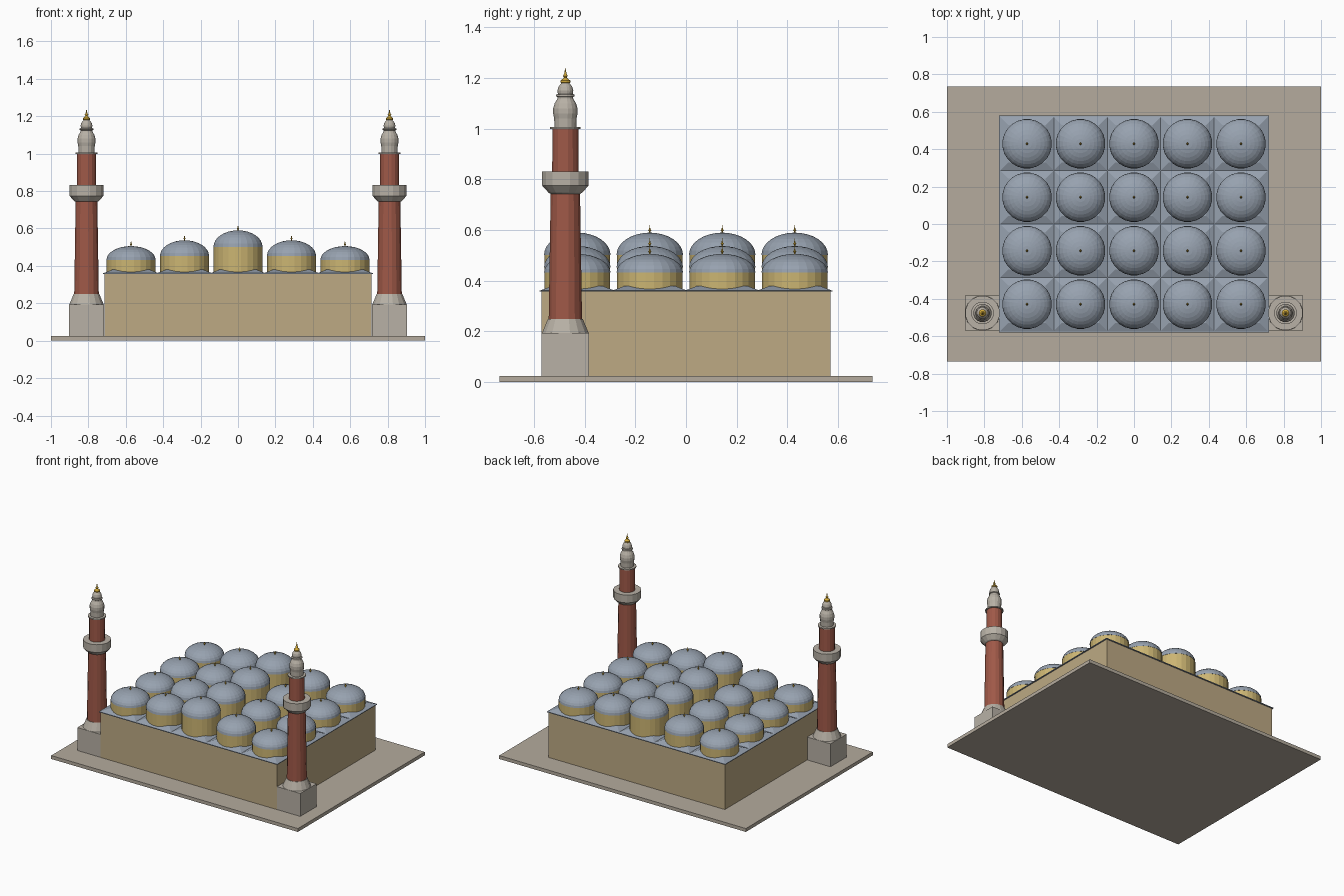
import bpy, bmesh, math

if "Cube" in bpy.data.objects:
    bpy.data.objects.remove(bpy.data.objects["Cube"])


def material(name, rgb):
    m = bpy.data.materials.new(name)
    m.diffuse_color = (*rgb, 1)
    m.use_nodes = True
    m.node_tree.nodes["Principled BSDF"].inputs["Base Color"].default_value = m.diffuse_color
    return m


PAVING = material("paving", (0.46, 0.41, 0.34))
STONE = material("pale stone", (0.48, 0.44, 0.38))
WALL = material("sand wall", (0.51, 0.40, 0.23))
DRUM = material("yellow stone", (0.60, 0.46, 0.17))
LEAD = material("lead roof", (0.31, 0.36, 0.43))
BRICK = material("red brick", (0.35, 0.10, 0.065))
GOLD = material("gold", (0.65, 0.40, 0.04))


def finish(bm, name, mat, loc):
    bmesh.ops.recalc_face_normals(bm, faces=bm.faces[:])
    mesh = bpy.data.meshes.new(name)
    bm.to_mesh(mesh)
    bm.free()
    mesh.materials.append(mat)
    obj = bpy.data.objects.new(name, mesh)
    obj.location = loc
    bpy.context.collection.objects.link(obj)
    return obj


def lathe(name, profile, sides, mat, loc):
    """Closed turned solid from (radius, z) points, bottom to top."""
    bm = bmesh.new()
    rings = []
    for r, z in profile:
        if r < 1e-5:
            rings.append([bm.verts.new((0, 0, z))])
        else:
            angles = [2 * math.pi * (i + 0.5) / sides for i in range(sides)]
            rings.append([bm.verts.new((r * math.cos(a), r * math.sin(a), z)) for a in angles])
    for low, high in zip(rings, rings[1:]):
        for i in range(sides):
            j = (i + 1) % sides
            if len(high) == 1:
                bm.faces.new((low[i], low[j], high[0]))
            else:
                bm.faces.new((low[i], low[j], high[j], high[i]))
    for ring in (rings[0], rings[-1]):
        if len(ring) > 1:
            bm.faces.new(ring)
    return finish(bm, name, mat, loc)


def block(name, hx, hy, z0, z1, mat, loc=(0, 0, 0), top=1.0):
    """Box given by half sizes; top scales its upper face."""
    bm = bmesh.new()
    bmesh.ops.create_cube(bm, size=2)
    for v in bm.verts:
        s = top if v.co.z > 0 else 1
        v.co = (v.co.x * hx * s, v.co.y * hy * s, z1 if v.co.z > 0 else z0)
    return finish(bm, name, mat, loc)


# Courtyard and prayer hall
block("courtyard_slab", 1.0, 0.735, 0, 0.025, PAVING)
block("hall_walls", 0.715, 0.571, 0.025, 0.36, WALL)
block("roof_edge", 0.723, 0.579, 0.357, 0.362, LEAD)

# Roof bays, stepped up towards the middle column: drum top, dome top
heights = {0: (0.502, 0.59), 1: (0.453, 0.537), 2: (0.432, 0.506)}
PITCH, R = 0.286, 0.131
for col in range(-2, 3):
    spring, crown = heights[abs(col)]
    for row in range(4):
        loc = (col * PITCH, (row - 1.5) * PITCH, 0)
        block("roof_bay", 0.15, 0.15, 0.36, 0.38, LEAD, loc, top=0.66)
        lathe("dome_drum", [(R, 0.362), (R, spring)], 24, DRUM, loc)
        steps = 8
        dome = [(R * 1.01 * math.cos(i * math.pi / 2 / steps),
                 spring + (crown - spring) * math.sin(i * math.pi / 2 / steps))
                for i in range(steps + 1)]
        lathe("dome", dome, 24, LEAD, loc)
        z = crown
        lathe("dome_finial", [(0.003, z - 0.003), (0.003, z + 0.004), (0.007, z + 0.009),
                              (0.003, z + 0.014), (0, z + 0.031)], 8, GOLD, loc)

# Pair of minarets at the front corners
for side in (-1, 1):
    loc = (side * 0.81, -0.476, 0)
    block("minaret_base", 0.094, 0.094, 0.025, 0.193, STONE, loc)
    lathe("minaret_foot", [(0.094, 0.193), (0.07, 0.25)], 16, STONE, loc)
    lathe("minaret_shaft", [(0.067, 0.25), (0.059, 0.75)], 16, BRICK, loc)
    lathe("minaret_balcony", [(0.06, 0.743), (0.068, 0.748), (0.093, 0.775), (0.093, 0.832)],
          16, STONE, loc)
    lathe("minaret_upper_shaft", [(0.053, 0.83), (0.052, 1.0)], 16, BRICK, loc)
    lathe("minaret_cap", [(0.061, 0.998), (0.061, 1.006), (0.044, 1.007), (0.045, 1.04),
                          (0.049, 1.06), (0.049, 1.08), (0.043, 1.1), (0.032, 1.118),
                          (0.031, 1.125), (0.037, 1.128), (0.037, 1.134), (0.03, 1.137),
                          (0.032, 1.15), (0.028, 1.165), (0.018, 1.178), (0.014, 1.183)],
          16, STONE, loc)
    lathe("minaret_finial", [(0.012, 1.178), (0.02, 1.182), (0.02, 1.19), (0.009, 1.198),
                             (0.006, 1.203), (0.01, 1.208), (0.005, 1.216), (0, 1.242)],
          12, GOLD, loc)
